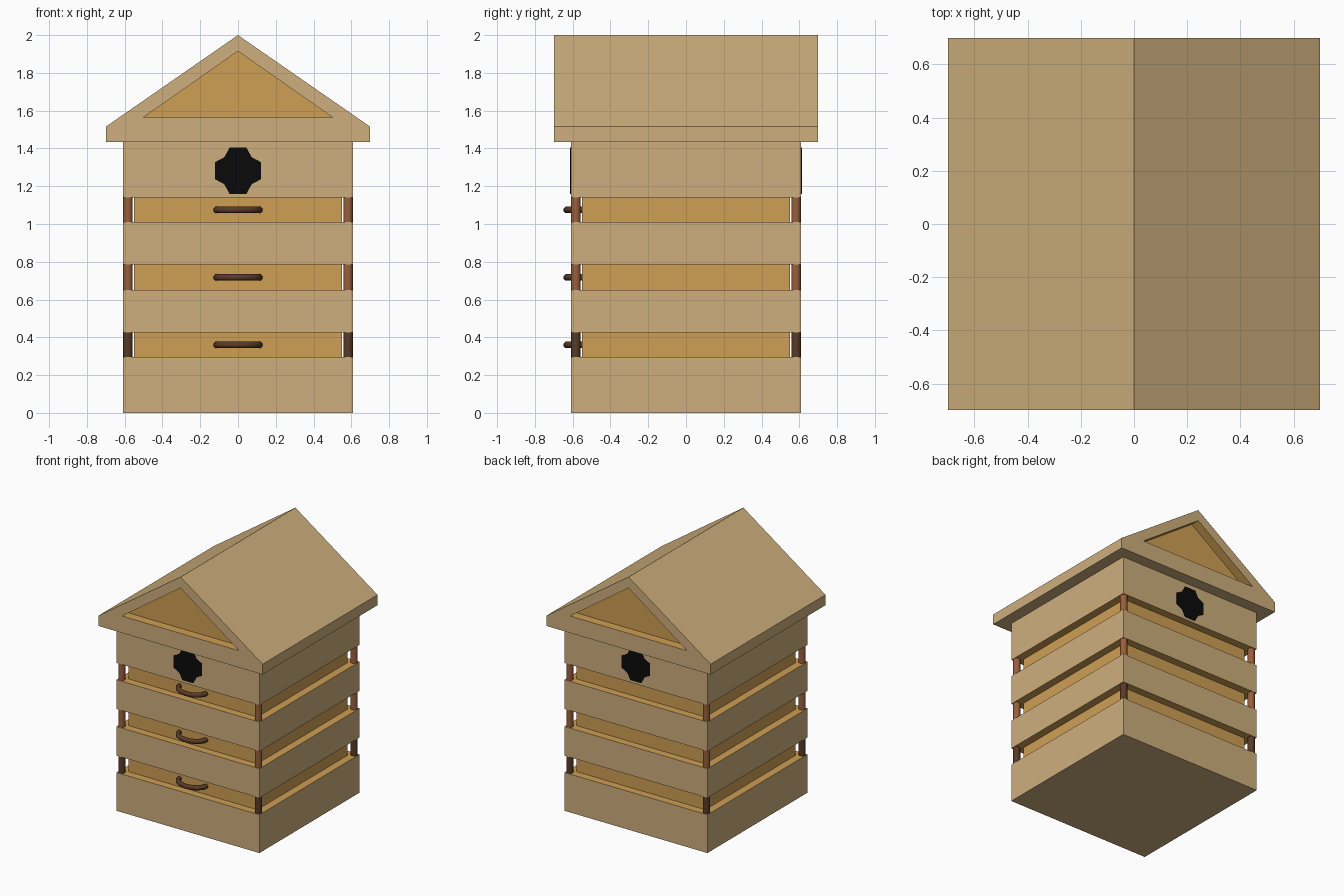
import bpy, bmesh, math
from mathutils import Matrix

if "Cube" in bpy.data.objects:
    bpy.data.objects.remove(bpy.data.objects["Cube"])


def material(name, rgb):
    m = bpy.data.materials.new(name)
    m.diffuse_color = (*rgb, 1)
    m.use_nodes = True
    m.node_tree.nodes["Principled BSDF"].inputs["Base Color"].default_value = m.diffuse_color
    return m


TAN = material("pale wood", (0.62, 0.43, 0.205))
ORANGE = material("honey wood", (0.62, 0.345, 0.088))
COPPER = material("red brown wood", (0.32, 0.115, 0.045))
DARK = material("dark brown wood", (0.10, 0.043, 0.02))
BLACK = material("black", (0.003, 0.003, 0.003))


def finish(name, bm, mats):
    bmesh.ops.recalc_face_normals(bm, faces=bm.faces[:])
    me = bpy.data.meshes.new(name)
    bm.to_mesh(me)
    bm.free()
    for m in mats:
        me.materials.append(m)
    ob = bpy.data.objects.new(name, me)
    bpy.context.collection.objects.link(ob)
    return ob


def box(name, half, z0, z1, mats, top_idx=0, bottom_idx=0):
    bm = bmesh.new()
    mat = Matrix.Translation((0, 0, (z0 + z1) / 2)) @ Matrix.Diagonal((2 * half, 2 * half, z1 - z0, 1))
    bmesh.ops.create_cube(bm, size=1, matrix=mat)
    for f in bm.faces:
        f.normal_update()
        if f.normal.z > 0.5:
            f.material_index = top_idx
        elif f.normal.z < -0.5:
            f.material_index = bottom_idx
    return finish(name, bm, mats)


# Hive boxes: pale sides, honey ledges facing the gaps
levels = [(0, 0.295), (0.425, 0.65), (0.785, 1.01), (1.14, 1.44)]
for i, (z0, z1) in enumerate(levels):
    box(f"hive_box_{i + 1}", 0.61, z0, z1, [TAN, ORANGE], 1, 1 if i else 0)

# Drawers showing in the gaps, with corner posts and a bowed handle
for i in range(3):
    z0, z1 = levels[i][1], levels[i + 1][0]
    box(f"drawer_{i + 1}", 0.55, z0, z1, [ORANGE])

    bm = bmesh.new()
    for sx in (-1, 1):
        for sy in (-1, 1):
            bmesh.ops.create_cone(bm, cap_ends=True, segments=16, radius1=0.025, radius2=0.025,
                                  depth=z1 - z0,
                                  matrix=Matrix.Translation((sx * 0.583, sy * 0.583, (z0 + z1) / 2)))
    for f in bm.faces:
        f.smooth = len(f.verts) == 4
    finish(f"corner_posts_{i + 1}", bm, [DARK if i == 0 else COPPER])

    # Handle: octagonal section swept along a half ellipse
    zc = (z0 + z1) / 2
    bm = bmesh.new()
    rings = []
    for k in range(13):
        a = math.pi * k / 12
        ca, sa = math.cos(a), math.sin(a)
        nx, ny = ca / 0.113, -sa / 0.085
        n = math.hypot(nx, ny)
        ring = []
        for j in range(8):
            t = math.tau * (j + 0.5) / 8
            r = 0.018 * math.cos(t)
            ring.append(bm.verts.new((0.113 * ca + nx / n * r, -0.547 - 0.085 * sa + ny / n * r,
                                      zc + 0.018 * math.sin(t))))
        rings.append(ring)
    for a, b in zip(rings, rings[1:]):
        for j in range(8):
            bm.faces.new((a[j], a[j - 1], b[j - 1], b[j])).smooth = True
    bm.faces.new(rings[0])
    bm.faces.new(rings[-1])
    finish(f"handle_{i + 1}", bm, [DARK])

# Entrance holes: thin black notched plates, front and back
quarter = [(0.122, 0.045), (0.072, 0.072), (0.045, 0.122)]
outline = []
for q in range(4):
    c, s = [(1, 0), (0, 1), (-1, 0), (0, -1)][q]
    outline += [(c * x - s * y, s * x + c * y) for x, y in quarter]
for side, name in ((-1, "front_entrance"), (1, "back_entrance")):
    bm = bmesh.new()
    face = bm.faces.new([bm.verts.new((x, side * 0.608, 1.282 + z)) for x, z in outline])
    ext = bmesh.ops.extrude_face_region(bm, geom=[face])
    for v in ext["geom"]:
        if isinstance(v, bmesh.types.BMVert):
            v.co.y = side * 0.614
    finish(name, bm, [BLACK])

# Gabled roof with a recessed honey triangle at each end
outer = [(-0.7, 1.435), (0.7, 1.435), (0.7, 1.515), (0, 2.0), (-0.7, 1.515)]
inner = [(-0.5, 1.565), (0.5, 1.565), (0, 1.915)]
bm = bmesh.new()
ends = []
for s in (-1, 1):
    o = [bm.verts.new((x, s * 0.7, z)) for x, z in outer]
    n = [bm.verts.new((x, s * 0.7, z)) for x, z in inner]
    d = [bm.verts.new((x, s * 0.63, z)) for x, z in inner]
    bm.faces.new((o[0], o[1], n[1], n[0]))
    bm.faces.new((o[1], o[2], o[3], n[2], n[1]))
    bm.faces.new((o[3], o[4], o[0], n[0], n[2]))
    bm.faces.new(d).material_index = 1
    for j in range(3):
        bm.faces.new((n[j - 1], n[j], d[j], d[j - 1])).material_index = 1
    ends.append(o)
for j in range(5):
    bm.faces.new((ends[0][j - 1], ends[0][j], ends[1][j], ends[1][j - 1]))
finish("roof", bm, [TAN, ORANGE])
